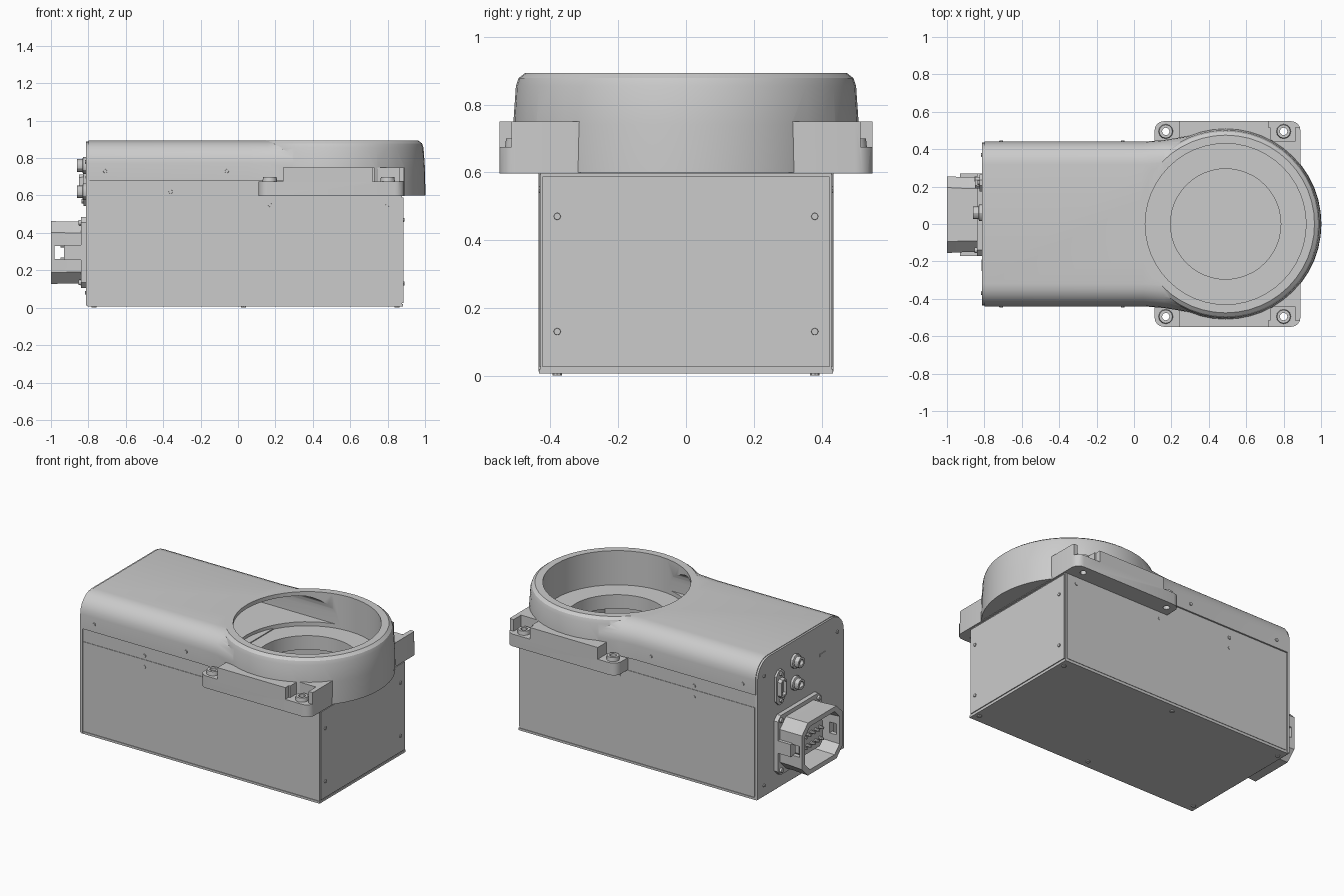
import bpy, bmesh
from math import sin, cos, pi, radians

if "Cube" in bpy.data.objects:
    bpy.data.objects.remove(bpy.data.objects["Cube"])


def loft(name, rings):
    """Skin a stack of equal-length point rings and cap both ends."""
    bm = bmesh.new()
    vs = [[bm.verts.new(p) for p in r] for r in rings]
    n = len(vs[0])
    for a, b in zip(vs, vs[1:]):
        for i in range(n):
            j = (i + 1) % n
            bm.faces.new((a[i], a[j], b[j], b[i]))
    bm.faces.new(vs[0])
    bm.faces.new(vs[-1])
    bmesh.ops.recalc_face_normals(bm, faces=bm.faces)
    me = bpy.data.meshes.new(name)
    bm.to_mesh(me)
    bm.free()
    ob = bpy.data.objects.new(name, me)
    bpy.context.collection.objects.link(ob)
    return ob


def box(name, x, y, z):
    return loft(name, [[(x[0], y[0], h), (x[1], y[0], h), (x[1], y[1], h), (x[0], y[1], h)] for h in z])


def turned(name, c, prof, axis='z', n=12):
    """Stack of circles: prof holds (radius, offset along axis)."""
    rings = []
    for r, d in prof:
        ring = []
        for i in range(n):
            u, v = r * cos(2 * pi * i / n), r * sin(2 * pi * i / n)
            o = {'x': (d, u, v), 'y': (u, d, v), 'z': (u, v, d)}[axis]
            ring.append(tuple(a + b for a, b in zip(c, o)))
        rings.append(ring)
    return loft(name, rings)


def arch(x, w, z0, z1, r, n=7):
    """Cross-section with rounded top corners in the yz plane."""
    p = [(x, w, z0)]
    for s, start in ((1, 0), (-1, pi / 2)):
        for i in range(n):
            a = start + pi / 2 * i / (n - 1)
            p.append((x, s * (w - r) + r * cos(a), z1 - r + r * sin(a)))
    return p + [(x, -w, z0)]


def rounded(cx, hx, hy, r, z, n=5):
    p = []
    for k, (sx, sy) in enumerate(((1, 1), (-1, 1), (-1, -1), (1, -1))):
        for i in range(n):
            a = k * pi / 2 + pi / 2 * i / (n - 1)
            p.append((cx + sx * (hx - r) + r * cos(a), sy * (hy - r) + r * sin(a), z))
    return p


def octagon(x, cy, cz, hy, hz, c):
    q = [(hy, hz - c), (hy - c, hz), (c - hy, hz), (-hy, hz - c),
         (-hy, c - hz), (c - hy, -hz), (hy - c, -hz), (hy, c - hz)]
    return [(x, cy + a, cz + b) for a, b in q]


def boolean(ob, other, op='DIFFERENCE'):
    m = ob.modifiers.new('bool', 'BOOLEAN')
    m.operation, m.object, m.solver = op, other, 'EXACT'
    bpy.context.view_layer.objects.active = ob
    bpy.ops.object.modifier_apply(modifier=m.name)
    bpy.data.objects.remove(other, do_unlink=True)


CX = 0.49  # lens axis

# Lower box: hollow stepped sheet-metal shell
def step_profile(y, t):
    p = [(-.80 + t, .012 + t), (.878 - t, .012 + t), (.878 - t, .60 - t),
         (.112 - t, .60 - t), (.112 - t, .68 - t), (-.80 + t, .68 - t)]
    return [(x, y, z) for x, z in p]

case = loft('lower_case', [step_profile(y, 0) for y in (-.43, .43)])
boolean(case, loft('cut', [step_profile(y, .015) for y in (-.415, .415)]))
boolean(case, turned('cut', (CX, 0, 0), [(.295, .5), (.295, .7)], n=48))
box('base_plate', (-.805, .882), (-.434, .434), (.006, .02))
box('right_panel', (.87, .884), (-.424, .424), (.026, .588))
for s in (-1, 1):
    box('side_panel', (-.79, .868), sorted((s * .42, s * .433)), (.026, .595))

# Upper cover: rounded tunnel blending into the round head and its flange
cover = turned('upper_cover', (CX, 0, 0), [(.512, .60), (.51, .74), (.502, .855), (.494, .878), (.475, .893)], n=48)
boolean(cover, loft('t', [arch(x, w, .68, .893, .12) for x, w in
        ((-.80, .44), (.05, .44), (.16, .449), (.29, .47), (.48, .47))]), 'UNION')
flange = loft('f', [rounded(.5, .39, .55, .05, z) for z in (.597, .75)])
for s in (-1, 1):
    for x0, x1, y0 in ((.0, .24, .43), (.73, .86, .44), (.72, .95, .515)):
        boolean(flange, box('cut', (x0, x1), sorted((s * y0, s * .7)), (.675, .85)))
    for x in (.17, .80):
        boolean(flange, turned('boss', (x, s * .495, 0), [(.042, .65), (.036, .70)]), 'UNION')
        boolean(flange, turned('cut', (x, s * .495, 0), [(.02, .5), (.02, .8)]))
boolean(cover, flange, 'UNION')
boolean(cover, turned('cut', (CX, 0, 0), [(.43, .674), (.43, 1)], n=48))
boolean(cover, turned('cut', (CX, 0, 0), [(.295, .5), (.295, .8)], n=48))
boolean(cover, loft('cut', [arch(x, .42, .70, .868, .1) for x in (-.9, .48)]))

# End plate
loft('end_plate', [arch(x, .436, .012, .889, .118) for x in (-.812, -.795)])

# Multi-pin socket on the end plate
cy, cz = .05, .295
body = loft('socket_body', [octagon(-.82, cy, cz, .20, .165, .06), octagon(-.90, cy, cz, .20, .165, .06),
                            octagon(-1.0, cy, cz, .205, .168, .06), octagon(-1.0, cy, cz, .175, .138, .05),
                            octagon(-.86, cy, cz, .17, .133, .05)])
boolean(body, box('cut', (-.98, -.93), (-.4, .5), (.26, .33)))
loft('socket_plate', [octagon(x, cy, cz, .22, .19, .03) for x in (-.84, -.80)])
for s in (-1, 1):
    box('socket_clip', (-.93, -.83), sorted((cy + s * .19, cy + s * .22)), (.255, .335))
    for t in (-1, 1):
        turned('socket_plate_screw', (-.84, cy + s * .19, cz + t * .16), [(.016, .01), (.014, -.012)], 'x')
loft('pin_insert', [octagon(x, cy, cz, .12, .09, .03) for x in (-.92, -.85)])
for i in range(-2, 3):
    for t in (-1, 1):
        turned('contact_pin', (-.92, cy + i * .042, cz + t * .035), [(.011, .01), (.008, -.03)], 'x', 8)

# Small connectors, status slot and vent mark on the end plate
for z in (.76, .62):
    turned('round_connector', (-.81, .06, z), [(.045, .01), (.045, -.018), (.034, -.022), (.034, -.05), (.02, -.05), (.02, -.03)], 'x')
loft('oval_connector_plate', [octagon(x, .22, .655, .045, .11, .03) for x in (-.825, -.80)])
loft('oval_connector', [octagon(-.81, .22, .655, .032, .06, .015), octagon(-.85, .22, .655, .03, .056, .015),
                        octagon(-.85, .22, .655, .02, .045, .01), octagon(-.83, .22, .655, .02, .045, .01)])
for t in (-1, 1):
    turned('oval_connector_screw', (-.825, .22, .655 + t * .085), [(.014, .01), (.012, -.012)], 'x', 8)
box('status_slot', (-.816, -.80), (-.25, -.19), (.69, .705))

# Case screws
for s in (-1, 1):
    for x, z, y in ((-.71, .73, .44), (-.06, .73, .44), (-.36, .62, .43), (-.36, .55, .43), (.17, .55, .43), (.80, .55, .43)):
        turned('side_screw', (x, s * y, z), [(.012, -s * .01), (.01, s * .006)], 'y', 8)
    for z in (.13, .47):
        turned('right_screw', (.884, s * .38, z), [(.012, -.01), (.01, .006)], 'x', 8)
    for x in (-.77, .03, .85):
        turned('base_screw', (x, s * .38, 0), [(.014, 0), (.014, .015)], 'z', 8)
    for z in (.08, .78):
        turned('end_screw', (-.812, s * .37, z), [(.012, .01), (.01, -.006)], 'x', 8)

# Smooth curved walls, keep edges crisp
for ob in bpy.context.collection.objects:
    ob.select_set(True)
    bpy.context.view_layer.objects.active = ob
bpy.ops.object.shade_smooth_by_angle(angle=radians(30))
